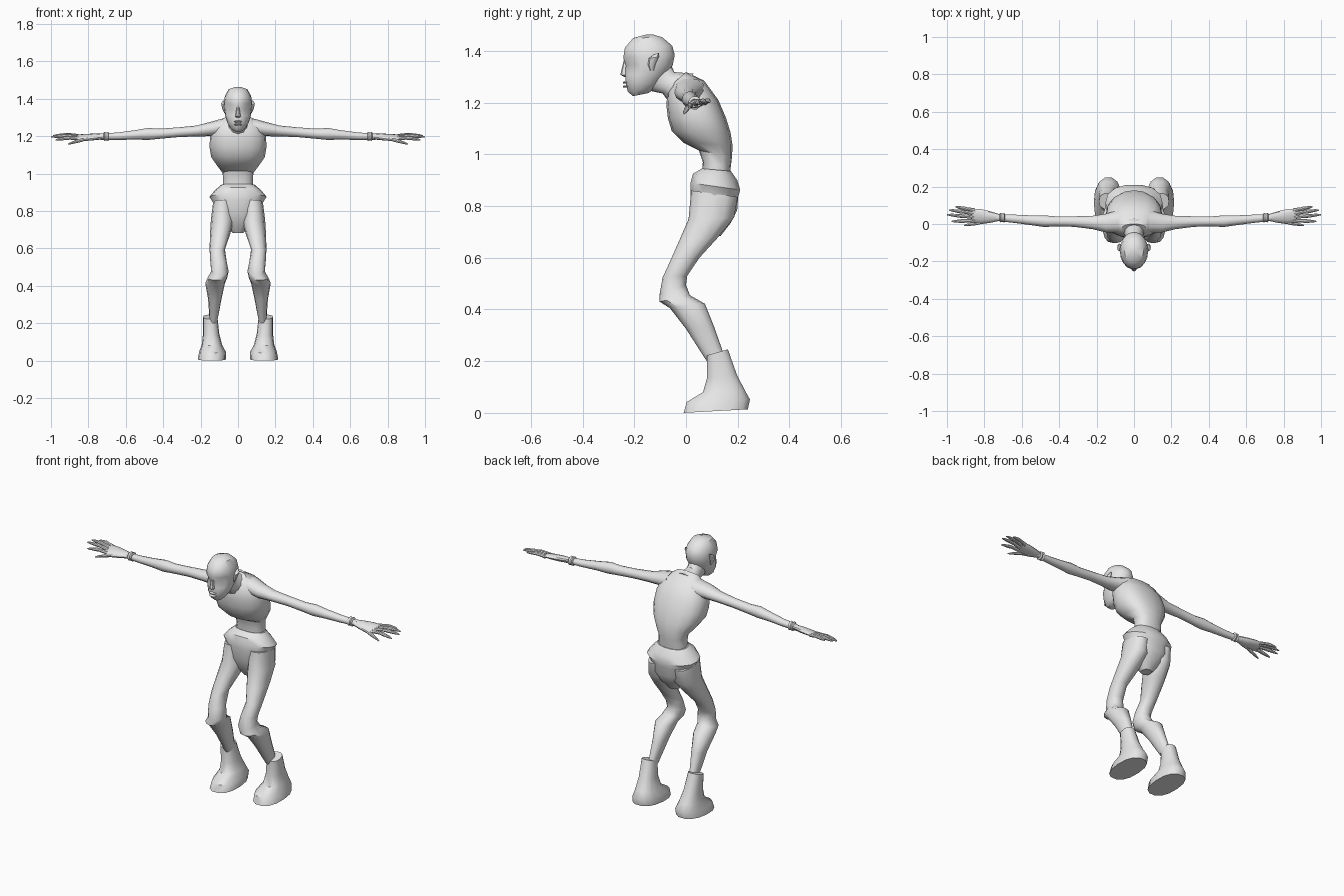
import bpy, bmesh, math
from mathutils import Vector

GREY = bpy.data.materials.new("plain grey")
GREY.diffuse_color = (0.8, 0.8, 0.8, 1)


def loft(name, rings, n=12, power=1.0, mirror=False, angle=40, tweak=None):
    """Skin a row of rings, each (centre, half-axis u, half-axis v), and cap both ends."""
    bm = bmesh.new()
    rows = []
    for c, u, v in rings:
        row = []
        for i in range(n):
            a = 2 * math.pi * i / n
            p, q = [math.copysign(abs(t) ** power, t) for t in (math.cos(a), math.sin(a))]
            row.append(bm.verts.new(Vector(c) + Vector(u) * p + Vector(v) * q))
        rows.append(row)
    for r, s in zip(rows, rows[1:]):
        for i in range(n):
            j = (i + 1) % n
            bm.faces.new((r[i], r[j], s[j], s[i]))
    bm.faces.new(rows[0])
    bm.faces.new(rows[-1])
    if tweak:
        for v in bm.verts:
            tweak(v.co)
    bmesh.ops.recalc_face_normals(bm, faces=bm.faces)
    me = bpy.data.meshes.new(name)
    bm.to_mesh(me)
    bm.free()
    me.materials.append(GREY)
    ob = bpy.data.objects.new(name, me)
    bpy.context.collection.objects.link(ob)
    bpy.ops.object.select_all(action='DESELECT')
    ob.select_set(True)
    bpy.context.view_layer.objects.active = ob
    bpy.ops.object.shade_smooth_by_angle(angle=math.radians(angle))
    if mirror:
        ob.modifiers.new("mirror", 'MIRROR')
    return ob


def section(yf, zf, yb, zb, x0, x1=None):
    """Ring from a front point and a back point, spanning x0..x1 (or -x0..x0)."""
    if x1 is None:
        x0, x1 = -x0, x0
    return (((x0 + x1) / 2, (yf + yb) / 2, (zf + zb) / 2),
            ((x1 - x0) / 2, 0, 0), (0, (yb - yf) / 2, (zb - zf) / 2))


def across(x, y, z, ry, rz, tilt=0):
    """Ring facing along x; tilt raises its back edge."""
    return ((x, y, z), (0, ry, tilt), (0, 0, rz))


# Torso: hunched back, full chest, narrow waist
loft("torso", [section(*r) for r in (
    (-.05, 1.275, .0, 1.318, .065), (-.072, 1.235, .07, 1.285, .125),
    (-.076, 1.19, .125, 1.21, .15), (-.07, 1.14, .155, 1.14, .152),
    (-.055, 1.09, .172, 1.085, .143), (-.01, 1.045, .18, 1.035, .11),
    (.05, 1.015, .178, .99, .082), (.065, .97, .173, .95, .08),
    (.06, .9, .168, .89, .085))], 16, 0.85)

# Pelvis: flared hip rim narrowing to the crotch
loft("pelvis", [section(*r) for r in (
    (.06, .945, .175, .935, .09), (.025, .925, .2, .9, .122),
    (.015, .89, .212, .862, .153), (.015, .86, .204, .835, .135),
    (.02, .79, .2, .785, .125), (.045, .725, .175, .735, .075),
    (.075, .682, .135, .685, .03))], 14, 0.9, angle=35)

# Neck
loft("neck", [section(*r) for r in (
    (-.16, 1.25, -.06, 1.35, .045), (-.09, 1.235, -.045, 1.318, .044),
    (-.065, 1.2, .03, 1.312, .07))], 12)


# Head with sunken eye sockets
def sockets(co):
    if 1.33 < co.z < 1.362 and .02 < abs(co.x) < .058 and co.y < -.18:
        co.y += .016


loft("head", [section(*r) for r in (
    (-.155, 1.463, -.125, 1.463, .015), (-.205, 1.45, -.09, 1.452, .05),
    (-.238, 1.412, -.052, 1.42, .07), (-.244, 1.372, -.042, 1.385, .076),
    (-.234, 1.345, -.05, 1.345, .074), (-.236, 1.31, -.075, 1.305, .068),
    (-.234, 1.275, -.1, 1.272, .058), (-.226, 1.242, -.125, 1.25, .042),
    (-.205, 1.225, -.145, 1.237, .025))], 18, tweak=sockets)

# Nose, lips and ears
loft("nose", [section(*r) for r in (
    (-.24, 1.365, -.225, 1.365, .006), (-.25, 1.325, -.22, 1.33, .011),
    (-.254, 1.308, -.22, 1.305, .015), (-.238, 1.299, -.22, 1.3, .01))], 8)
for label, z in (("upper_lip", 1.278), ("lower_lip", 1.262)):
    loft(label, [section(-.243, z - .004, -.21, z - .004, .016),
                 section(-.246, z, -.21, z, .022),
                 section(-.24, z + .005, -.21, z + .005, .016)], 10)
loft("ear", [section(*r) for r in (
    (-.125, 1.385, -.105, 1.392, .072, .082), (-.145, 1.37, -.105, 1.378, .068, .09),
    (-.147, 1.345, -.118, 1.348, .064, .084), (-.138, 1.322, -.125, 1.324, .062, .074))],
    8, mirror=True)

# Legs: thigh, forward knee and calf
loft("leg", [section(*r) for r in (
    (.02, .86, .2, .835, .03, .133), (.01, .75, .186, .755, .02, .145),
    (-.027, .665, .125, .68, .043, .15), (-.06, .59, .052, .6, .07, .152),
    (-.09, .525, .005, .53, .06, .148), (-.102, .46, .0, .495, .05, .143),
    (-.102, .43, .015, .455, .058, .163), (-.062, .405, .073, .422, .07, .175),
    (.0, .325, .108, .335, .088, .16), (.08, .2, .145, .23, .11, .152))],
    12, 0.9, mirror=True)

# Boots: loose cuff spreading into a wide sole
loft("boot", [section(*r) for r in (
    (.08, .222, .163, .246, .11, .187), (.08, .135, .197, .15, .1, .187),
    (.064, .08, .228, .09, .085, .194), (.0, .042, .25, .052, .065, .208),
    (-.012, .0, .242, .014, .064, .215))], 14, 0.85, mirror=True)

# Arms: sloping shoulder, slim upper arm, bony elbow, forearm
loft("arm", [across(*r) for r in (
    (.08, .015, 1.25, .06, .045), (.15, .005, 1.238, .05, .038),
    (.22, .008, 1.228, .036, .029), (.32, .013, 1.221, .028, .026),
    (.42, .014, 1.213, .027, .027), (.48, .015, 1.212, .031, .032),
    (.55, .02, 1.207, .026, .025), (.64, .028, 1.2, .022, .02),
    (.74, .035, 1.197, .018, .016))], 12, mirror=True)

# Wrist band
loft("wrist_band", [across(x, .034, 1.199, r, r) for x, r in (
    (.69, .018), (.694, .026), (.705, .022), (.714, .026), (.72, .018))], 10, mirror=True)

# Palm
loft("palm", [across(*r) for r in (
    (.72, .035, 1.198, .018, .015, .003), (.77, .037, 1.196, .031, .017, .006),
    (.82, .041, 1.195, .039, .015, .008), (.865, .045, 1.194, .037, .011, .009))],
    12, mirror=True)

# Fingers and thumb: slim tubes with a knuckle and a narrow tip
DIGITS = {
    "little_finger": ((.85, .073, 1.2), (.955, .092, 1.203)),
    "ring_finger": ((.855, .057, 1.198), (.99, .075, 1.202)),
    "middle_finger": ((.855, .037, 1.194), (1.0, .05, 1.196)),
    "index_finger": ((.85, .018, 1.188), (.975, .014, 1.18)),
    "thumb": ((.765, .018, 1.19), (.91, -.008, 1.157)),
}
for label, (a, b) in DIGITS.items():
    a, b = Vector(a), Vector(b)
    rings = []
    for t, r in ((0, .011), (.4, .009), (.52, .0105), (.85, .007), (1, .003)):
        c = a.lerp(b, t) + Vector((0, 0, .006 * math.sin(math.pi * t)))
        rings.append(across(*c, r, r))
    loft(label, rings, 8, mirror=True)
